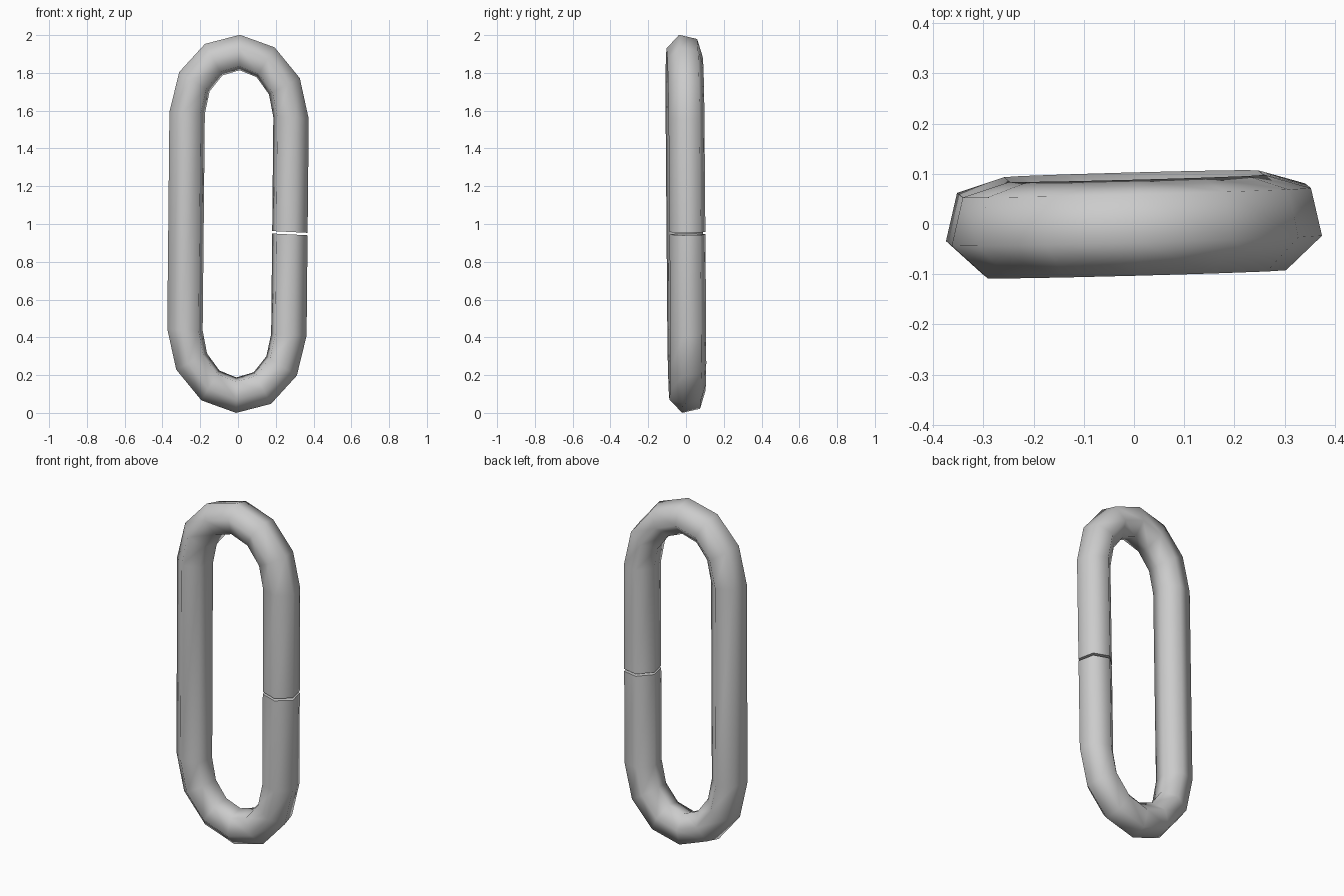
import bpy, bmesh, math
from mathutils import Vector

if "Cube" in bpy.data.objects:
    bpy.data.objects.remove(bpy.data.objects["Cube"])

SIDES, PHASE, R = 6, math.radians(-17), 0.098   # hexagonal tube section
HALF_W, RISE = 0.275, 0.333                     # elliptical end bends
Z_TOP, Z_LOW = 1.574, 0.426                     # ends of the straight runs


def lean(x, y, z):
    """The link is very slightly skewed in every direction."""
    return Vector((x + 0.01 * (z - 1), y + 0.027 * x - 0.008 * (z - 1), z - 0.05 * x))


# Path stations: (centre x, centre z, outward angle)
path = [(HALF_W, 0.971, 0)]
for base, first in ((Z_TOP, 0), (Z_LOW, 180)):
    for i in range(7):
        a = math.radians(first + 30 * i)
        path.append((HALF_W * math.cos(a), base + RISE * math.sin(a), a))
path.append((HALF_W, 0.958, 0))

# Sweep the hexagon along the path
bm = bmesh.new()
rings = []
for cx, cz, a in path:
    ring = []
    for k in range(SIDES):
        t = PHASE + math.tau * k / SIDES
        u, v = R * math.cos(t), R * math.sin(t)
        ring.append(bm.verts.new(lean(cx + u * math.cos(a), v, cz + u * math.sin(a))))
    rings.append(ring)
for r0, r1 in zip(rings, rings[1:]):
    for k in range(SIDES):
        n = (k + 1) % SIDES
        bm.faces.new((r0[k], r0[n], r1[n], r1[k]))

# Cap the two ends at the gap
bm.faces.new(rings[0])
bm.faces.new(rings[-1])
bmesh.ops.recalc_face_normals(bm, faces=bm.faces)

# Sit on the ground
low = min(v.co.z for v in bm.verts)
bmesh.ops.translate(bm, verts=bm.verts, vec=(0, 0, -low))

mesh = bpy.data.meshes.new("chain_link")
bm.to_mesh(mesh)
bm.free()
link = bpy.data.objects.new("chain_link", mesh)
bpy.context.collection.objects.link(link)
bpy.context.view_layer.objects.active = link
link.select_set(True)
bpy.ops.object.shade_smooth_by_angle(angle=math.radians(75))
